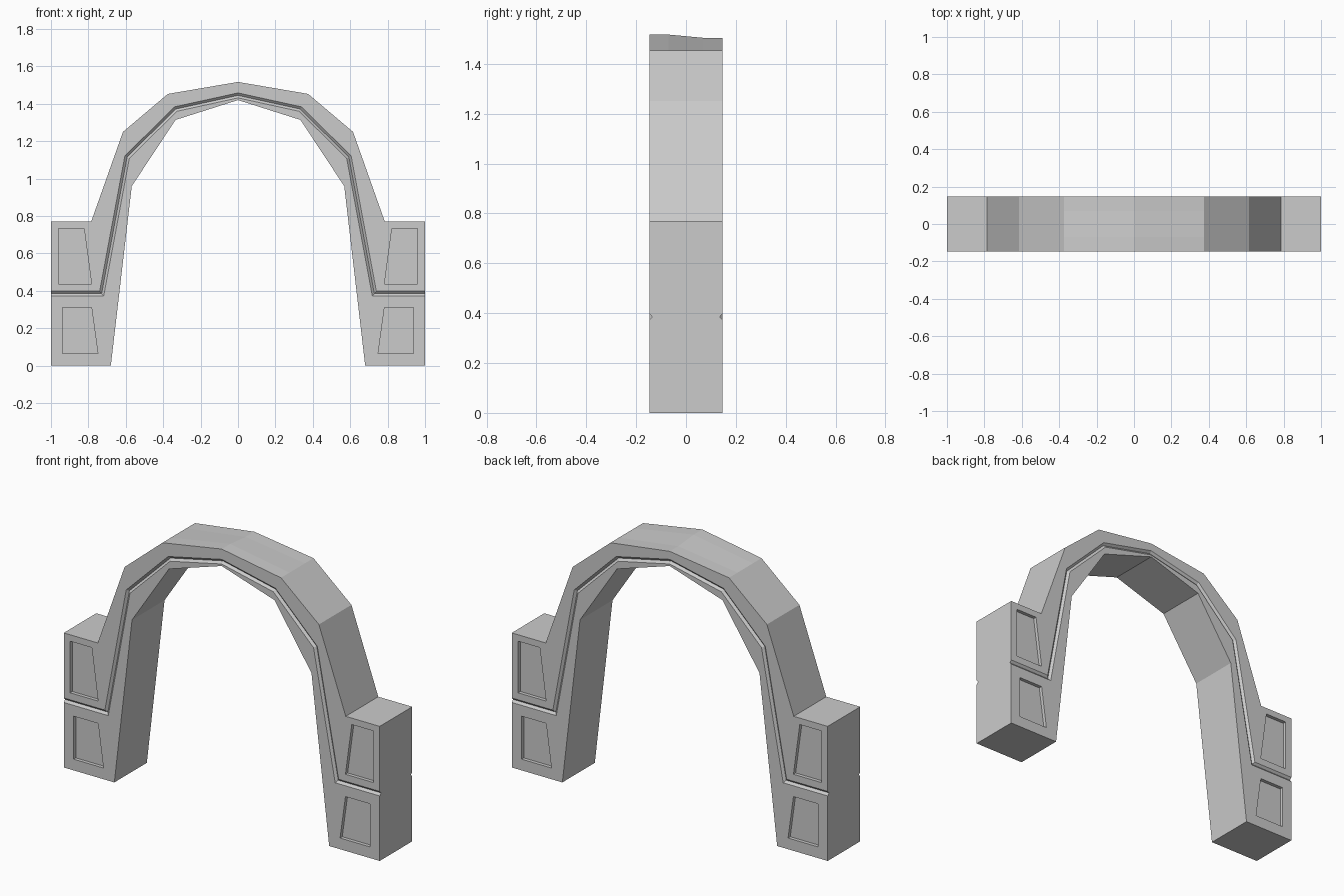
import bpy, bmesh
from mathutils import Vector

if "Cube" in bpy.data.objects:
    bpy.data.objects.remove(bpy.data.objects["Cube"])

D = 0.147  # half depth


def mirrored(half):
    """Right half ending on x = 0, continued to the left."""
    return half + [(-x, z) for x, z in reversed(half[:-1])]


def loft(name, rings):
    """Closed solid from equal-length rings of 3D points."""
    bm = bmesh.new()
    rows = [[bm.verts.new(p) for p in r] for r in rings]
    n = len(rows[0])
    for a, b in zip(rows, rows[1:]):
        for i in range(n):
            j = (i + 1) % n
            bm.faces.new((a[i], a[j], b[j], b[i]))
    bm.faces.new(rows[0])
    bm.faces.new(rows[-1])
    bmesh.ops.recalc_face_normals(bm, faces=bm.faces)
    me = bpy.data.meshes.new(name)
    bm.to_mesh(me)
    bm.free()
    ob = bpy.data.objects.new(name, me)
    bpy.context.collection.objects.link(ob)
    return ob


def cut(target, cutter):
    bpy.context.view_layer.objects.active = target
    mod = target.modifiers.new("cut", 'BOOLEAN')
    mod.operation = 'DIFFERENCE'
    mod.solver = 'EXACT'
    mod.object = cutter
    bpy.ops.object.modifier_apply(modifier=mod.name)
    bpy.data.objects.remove(cutter)


# Arch body; the crown dips slightly towards the back
outer = mirrored([(1, 0), (1, .77), (.785, .77), (.615, 1.25), (.375, 1.453), (0, 1.517)])
inner = mirrored([(.68, 0), (.568, .96), (.334, 1.314), (0, 1.42)])
outline = outer + inner[::-1]
rings = []
for y, dip in ((-D, 0), (-.07, 0), (.07, .013), (D, .013)):
    rings.append([(x, y, z - (dip if z > 1.5 else 0)) for x, z in outline])
arch = loft("stone_arch", rings)

# V-shaped groove following the arch on both faces
path = [Vector(p) for p in mirrored(
    [(1.1, .385), (.729, .385), (.593, 1.115), (.333, 1.372), (0, 1.445)])]
for side in (-1, 1):
    rings = []
    for i, p in enumerate(path):
        d1 = (p - path[max(i - 1, 0)]).normalized()
        d2 = (path[min(i + 1, len(path) - 1)] - p).normalized()
        d1, d2 = (d1 if i else d2), (d2 if i < len(path) - 1 else d1)
        n1, n2 = Vector((-d1.y, d1.x)), Vector((-d2.y, d2.x))
        miter = (n1 + n2) / (1 + n1.dot(n2))
        a, b = p + miter * .026, p - miter * .026
        rings.append([(a.x, side * (D + .012), a.y), (b.x, side * (D + .012), b.y),
                      (p.x, side * (D - .012), p.y)])
    cut(arch, loft("groove_cutter", rings))

# Recessed panels on both legs, both faces
panels = ([(.823, .733), (.96, .733), (.96, .438), (.783, .438)],
          [(.783, .31), (.938, .31), (.938, .064), (.749, .064)])
for quad in panels:
    for sx in (-1, 1):
        for side in (-1, 1):
            rings = [[(sx * x, side * y, z) for x, z in quad] for y in (D - .02, D + .05)]
            cut(arch, loft("panel_cutter", rings))
